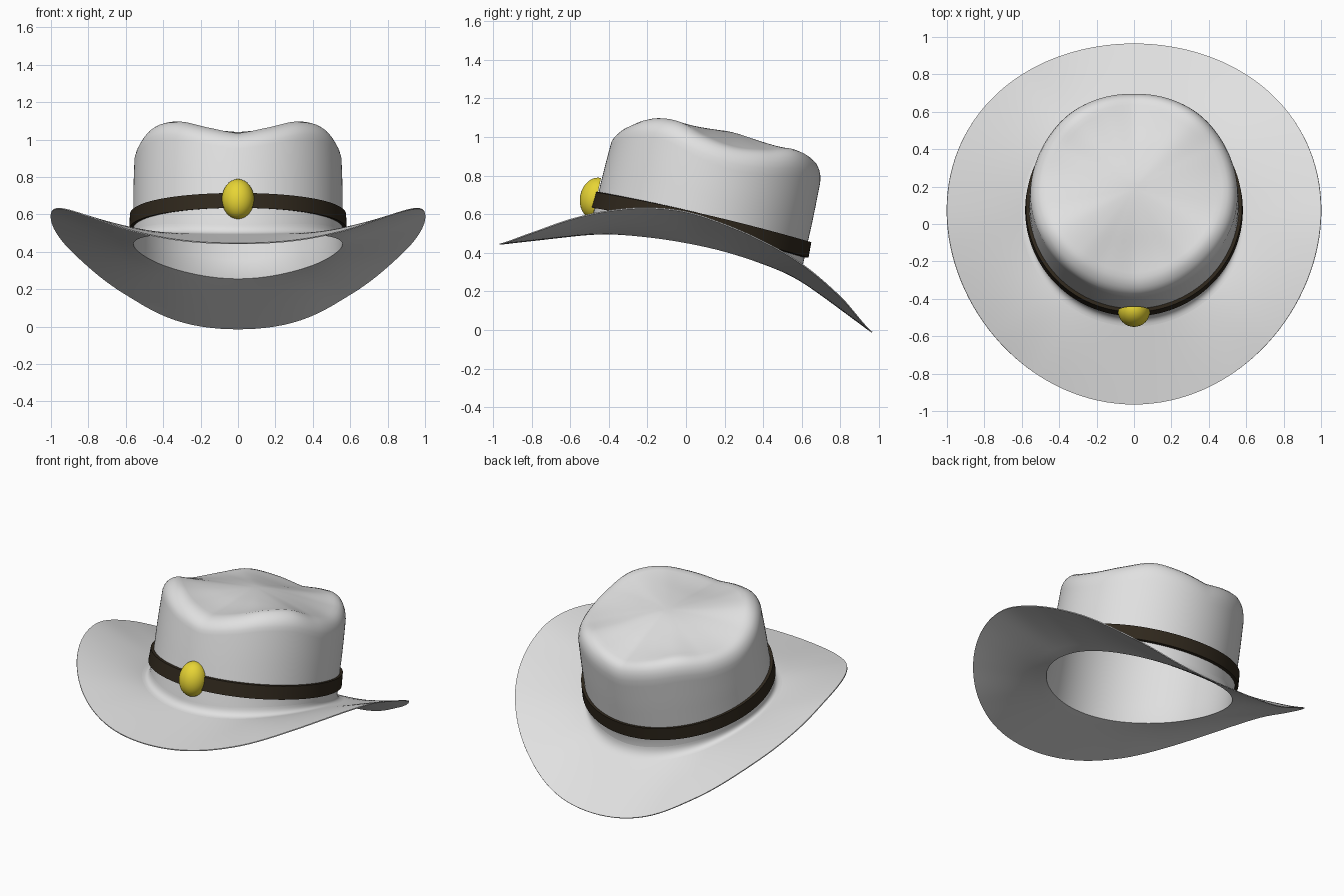
import bpy, bmesh
from math import sin, cos, pi, radians
from mathutils import Matrix, Vector

if "Cube" in bpy.data.objects:
    bpy.data.objects.remove(bpy.data.objects["Cube"])

SEG = 128


def material(name, rgb, rough):
    m = bpy.data.materials.new(name)
    m.use_nodes = True
    m.diffuse_color = (*rgb, 1)
    bsdf = m.node_tree.nodes["Principled BSDF"]
    bsdf.inputs["Base Color"].default_value = (*rgb, 1)
    bsdf.inputs["Roughness"].default_value = rough
    return m


def curve(table, start, step, v):
    """Smooth curve through evenly spaced values."""
    u = min(max((v - start) / step, 0), len(table) - 1.001)
    i = int(u)
    t = u - i
    a, b, c, d = (table[min(max(k, 0), len(table) - 1)] for k in range(i - 1, i + 3))
    return b + 0.5 * t * (c - a + t * (2 * a - 5 * b + 4 * c - d + t * (3 * (b - c) + d - a)))


def finish(name, bm, mat, thickness=0, angle=35):
    mesh = bpy.data.meshes.new(name)
    bm.to_mesh(mesh)
    bm.free()
    ob = bpy.data.objects.new(name, mesh)
    bpy.context.collection.objects.link(ob)
    mesh.materials.append(mat)
    bpy.ops.object.select_all(action='DESELECT')
    ob.select_set(True)
    bpy.context.view_layer.objects.active = ob
    if thickness:
        mod = ob.modifiers.new("thickness", 'SOLIDIFY')
        mod.thickness = thickness
        mod.offset = -1
        bpy.ops.object.modifier_apply(modifier=mod.name)
    bpy.ops.object.shade_smooth_by_angle(angle=radians(angle))
    return ob


def loft(bm, rings, cap=False, loop=False):
    """Join rings of points with quads."""
    vs = [[bm.verts.new(p) for p in ring] for ring in rings]
    for a, b in zip(vs, vs[1:] + (vs[:1] if loop else [])):
        for j in range(SEG):
            k = (j + 1) % SEG
            bm.faces.new((a[j], a[k], b[k], b[j]))
    if cap:
        bm.faces.new(vs[-1])


felt = material("pale felt", (0.75, 0.75, 0.75), 0.8)
leather = material("dark brown leather", (0.029, 0.021, 0.012), 0.6)
gold = material("yellow gold", (0.8, 0.66, 0.035), 0.4)

# Height of the brim edge and of the crown opening, from front to back
EDGE = [.44, .505, .575, .62, .635, .615, .55, .462, .345, .175, -.034]
OPENING = [.445, .475, .495, .5, .485, .455, .41, .345, .26, .13, -.03]
# Height of the crown's upper ridge around half the hat, from front to back
RIDGE = [1.035, 1.065, 1.096, 1.08, 1.005, .95, .935, .94, .905, .872]
# Height of the crown's top along the middle
MIDDLE = [1.03, 1.042, 1.032, .99, .95]
RY = 1.02
angles = [2 * pi * j / SEG for j in range(SEG)]


def axis_y(z):
    """The crown leans back as it rises."""
    return 0.08 + 0.23 * (z - 0.545)


def edge_point(a):
    y = 0.965 * sin(a) + 0.075 * cos(a) ** 2
    return Vector((cos(a), y, curve(EDGE, -1, 0.2, y)))


def opening_point(a):
    y = 0.05 + 0.552 * sin(a)
    return Vector((0.562 * cos(a), y, curve(OPENING, -1, 0.2, y)))


def brim_point(a, t):
    return edge_point(a).lerp(opening_point(a), t)


def ridge(a):
    from_front = abs((a + pi / 2 + pi) % (2 * pi) - pi)
    return curve(RIDGE, 0, pi / 9, from_front)


def shoulder(a):
    """The shoulder is tighter at the front and fuller at the back."""
    return 0.9 + 0.25 * sin(a)


def wall_point(a, t, r):
    low = opening_point(a)[2]
    z = low + (ridge(a) - 0.13 * shoulder(a) - low) * t
    return Vector((r * cos(a), axis_y(z) + RY * r * sin(a), z))


def top_point(a, f, drop):
    s = ridge(a) - drop * shoulder(a)
    r = 0.555 * f
    y = axis_y(s) + RY * r * sin(a)
    u = min(max((0.85 - f) / 0.85, 0), 1)
    t = 1 - (1 - u) ** 2
    y += (axis_y(1.02) - axis_y(s)) * t
    z = s + (curve(MIDDLE, -0.2, 0.2, y) - s) * t
    return Vector((r * cos(a), y, z))


# Felt body: brim, crown wall, rounded shoulder and dented top
rings = [[brim_point(a, i / 14) for a in angles] for i in range(15)]
for t, r in ((.1, .562), (.2, .562), (.4, .56), (.6, .56), (.8, .558), (1, .555)):
    rings.append([wall_point(a, t, r) for a in angles])
for f, drop in ((.998, .095), (.985, .065), (.965, .042), (.94, .024), (.9, .008), (.85, 0)):
    rings.append([top_point(a, f, drop) for a in angles])
for i in range(16, 0, -1):
    rings.append([top_point(a, i / 20, 0) for a in angles])
body = bmesh.new()
loft(body, rings, cap=True)
finish("hat_body", body, felt, thickness=0.006)


# Soft fillet where the brim turns up into the crown
def fillet_point(a, t):
    low, high = brim_point(a, 0.9), wall_point(a, 0.1, 0.5635)
    corner = opening_point(a)
    return low.lerp(corner, t).lerp(corner.lerp(high, t), t)


fillet = bmesh.new()
loft(fillet, [[fillet_point(a, i / 8) for a in angles] for i in range(9)])
finish("crown_fillet", fillet, felt)


# Leather band around the crown
def band_point(a, r, h):
    z = 0.545 - 0.13 * sin(a) + 0.015 * cos(a) ** 2 + h
    return r * cos(a), axis_y(z) + RY * r * sin(a), z


band = bmesh.new()
section = ((.582, -.04), (.578, .04), (.5585, .04), (.5585, -.04))
loft(band, [[band_point(a, r, h) for a in angles] for r, h in section], loop=True)
finish("hat_band", band, leather)

# Domed ornament on the front of the band
dome = bmesh.new()
bmesh.ops.create_uvsphere(dome, u_segments=32, v_segments=20, radius=1)
bmesh.ops.bisect_plane(dome, geom=dome.verts[:] + dome.edges[:] + dome.faces[:],
                       plane_co=(0, 0.03, 0), plane_no=(0, 1, 0), clear_outer=True)
bmesh.ops.holes_fill(dome, edges=[e for e in dome.edges if e.is_boundary])
dome.transform(Matrix.Translation((0, -0.465, 0.682)) @ Matrix.Rotation(radians(-12), 4, 'X')
               @ Matrix.Diagonal((0.086, 0.084, 0.108, 1)))
finish("band_ornament", dome, gold)
